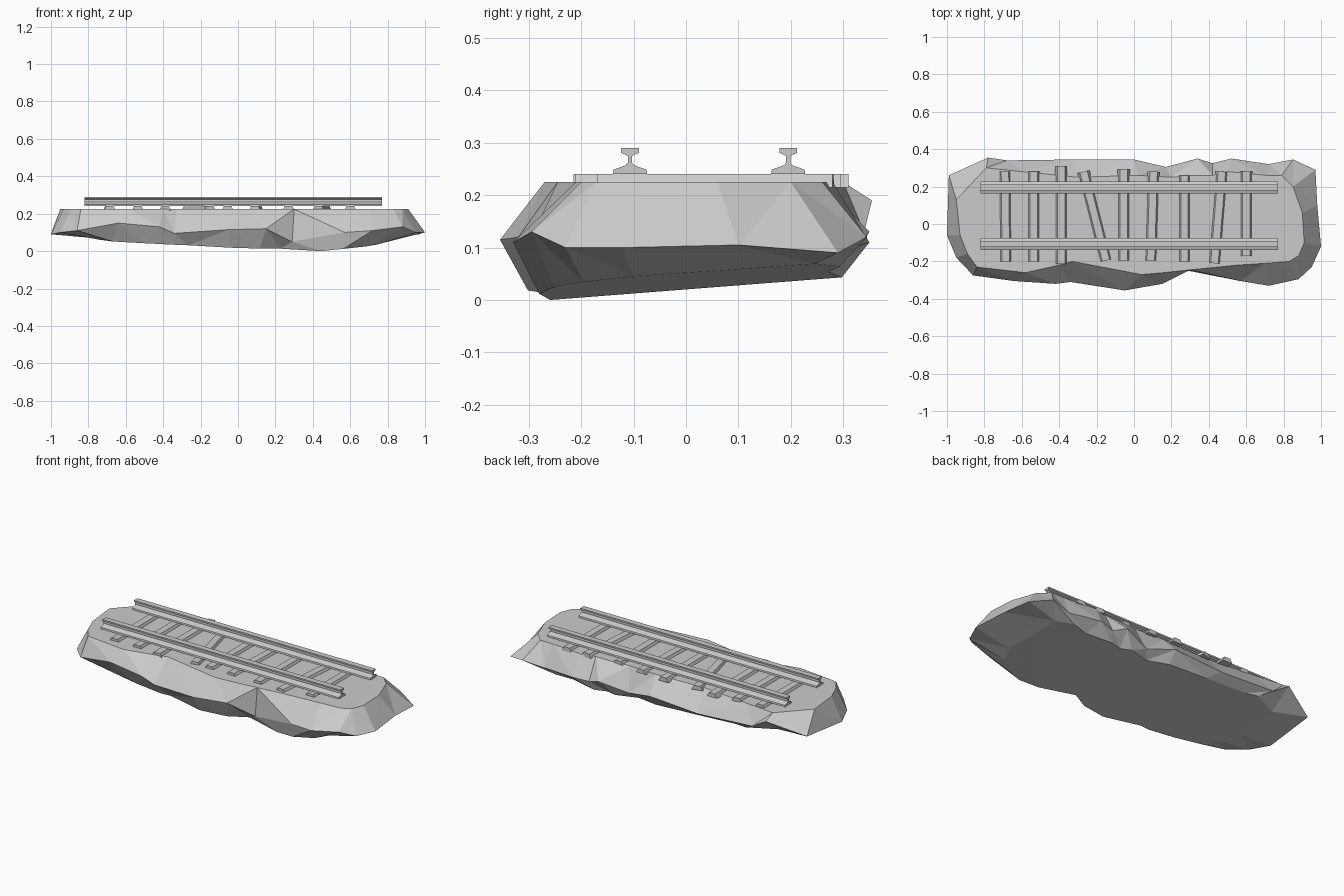
import bpy
import bmesh
from mathutils import Vector

default_cube = bpy.data.objects.get("Cube")
if default_cube:
    bpy.data.objects.remove(default_cube, do_unlink=True)

stone_grey = bpy.data.materials.new("stone grey")
stone_grey.use_nodes = True
GREY = (0.6, 0.6, 0.6, 1.0)
stone_grey.diffuse_color = GREY
stone_grey.node_tree.nodes["Principled BSDF"].inputs["Base Color"].default_value = GREY


def finish(name, bm):
    """Turn a bmesh into a flat-shaded object with the shared material."""
    bmesh.ops.recalc_face_normals(bm, faces=bm.faces[:])
    mesh = bpy.data.meshes.new(name)
    bm.to_mesh(mesh)
    bm.free()
    mesh.materials.append(stone_grey)
    obj = bpy.data.objects.new(name, mesh)
    bpy.context.collection.objects.link(obj)


def skin(bm, rings):
    """Join rings of equal length side by side and cap both ends."""
    loops = [[bm.verts.new(p) for p in ring] for ring in rings]
    count = len(loops[0])
    for lower, upper in zip(loops, loops[1:]):
        for i in range(count):
            j = (i + 1) % count
            bm.faces.new((lower[i], lower[j], upper[j], upper[i]))
    bm.faces.new(loops[0][::-1])
    bm.faces.new(loops[-1])


# Rock: jagged rim (x, y, z) and matching plateau edge (x, y)
TOP_Z = 0.225
front_rim = [
    ((-1, -.06, .09), (-.93, -.06)),
    ((-.95, -.18, .1), (-.89, -.16)),
    ((-.86, -.275, .11), (-.84, -.23)),
    ((-.64, -.305, .15), (-.58, -.26)),
    ((-.42, -.32, .13), (-.4, -.22)),
    ((-.34, -.31, .095), (-.33, -.2)),
    ((-.05, -.355, .115), (.04, -.27)),
    ((.15, -.32, .12), (.16, -.26)),
    ((.29, -.25, .05), (.3, -.245)),
    ((.57, -.305, .1), (.55, -.22)),
    ((.72, -.33, .11), (.7, -.21)),
    ((.88, -.295, .13), (.83, -.2)),
    ((.95, -.23, .1), (.88, -.17)),
    ((1, -.12, .1), (.91, -.1)),
]
back_rim = [
    ((.98, .1, .105), (.9, .06)),
    ((.97, .29, .09), (.85, .2)),
    ((.85, .345, .12), (.79, .26)),
    ((.72, .32, .1), (.71, .26)),
    ((.52, .35, .11), (.5, .28)),
    ((.42, .325, .1), (.42, .26)),
    ((.34, .35, .13), (.32, .26)),
    ((.17, .305, .09), (.2, .25)),
    ((0, .345, .13), (.02, .26)),
    ((-.32, .345, .11), (-.3, .25)),
    ((-.68, .34, .13), (-.6, .28)),
    ((-.78, .355, .19), (-.79, .3)),
    ((-.99, .26, .12), (-.95, .13)),
]


def underside(point):
    x, y = point[0] * .78, point[1] * .85
    drift = .42 - x
    rise = drift * .045 if drift > 0 else -drift * .09
    return (x, y, max(0, rise + .075 * (y + .27)))


stations = front_rim + back_rim
bm = bmesh.new()
skin(bm, [
    [underside(rim) for rim, edge in stations],
    [rim for rim, edge in stations],
    [(*edge, TOP_Z) for rim, edge in stations],
])
bmesh.ops.triangulate(bm, faces=bm.faces[:])
lowest = min(v.co.z for v in bm.verts)
for v in bm.verts:
    if v.co.z == lowest:
        v.co.z = 0
finish("rock_base", bm)

# Sleepers: tapered bars, each from a back end (x, y) to a front end (x, y)
sleepers = [
    ((-.69, .28), (-.685, -.2)),
    ((-.535, .28), (-.535, -.2)),
    ((-.39, .31), (-.39, -.215)),
    ((-.27, .28), (-.15, -.195)),
    ((-.055, .295), (-.055, -.195)),
    ((.105, .28), (.09, -.195)),
    ((.27, .26), (.27, -.2)),
    ((.47, .28), (.43, -.21)),
    ((.6, .28), (.6, -.17)),
]
for number, (back, front) in enumerate(sleepers, 1):
    start, end = Vector((*back, 0)), Vector((*front, 0))
    side = (end - start).normalized().cross(Vector((0, 0, 1)))
    section = [(-.033, .215), (.033, .215), (.02, .24), (-.02, .24)]
    bm = bmesh.new()
    skin(bm, [[p + side * w + Vector((0, 0, z)) for w, z in section]
              for p in (start, end)])
    finish(f"sleeper_{number}", bm)

# Rails: half profile (y, z) from foot to head, mirrored and extruded along x
half = [(.033, .24), (.031, .249), (.008, .257), (.004, .262), (.004, .275),
        (.017, .281), (.017, .29)]
profile = half + [(-y, z) for y, z in reversed(half)]
for name, offset in (("front_rail", -.107), ("back_rail", .195)):
    bm = bmesh.new()
    skin(bm, [[(x, y + offset, z) for y, z in profile] for x in (-.82, .77)])
    finish(name, bm)
